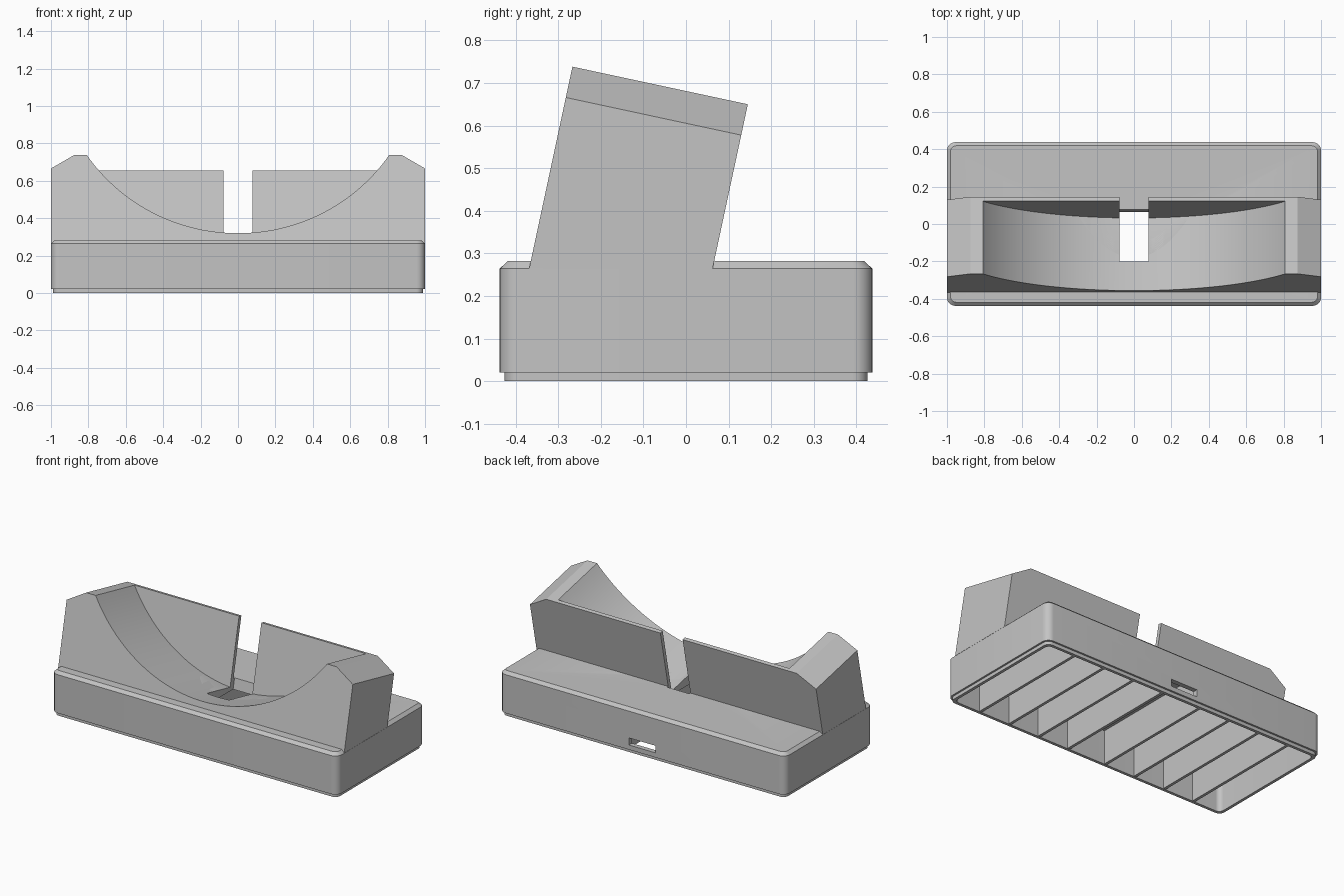
import bpy, bmesh, math
from mathutils import Matrix

if "Cube" in bpy.data.objects:
    bpy.data.objects.remove(bpy.data.objects["Cube"])

grey = bpy.data.materials.new("light grey")
grey.diffuse_color = (0.55, 0.55, 0.55, 1)
grey.use_nodes = True
grey.node_tree.nodes["Principled BSDF"].inputs["Base Color"].default_value = grey.diffuse_color

TILT = math.radians(12.1)
# Tilted cradle frame: local x = width, y = depth, z = up along the back
FRAME = Matrix.Translation((0, -0.368, 0.265)) @ Matrix.Rotation(-TILT, 4, 'X')
DEPTH, PLATE = 0.421, 0.024
ARC_R, ARC_Z = 0.978, 1.034
CEILING = 0.215


def loft(name, rings, matrix=Matrix()):
    """Closed solid skinned through rings of matching points."""
    bm = bmesh.new()
    loops = [[bm.verts.new(p) for p in ring] for ring in rings]
    n = len(loops[0])
    for a, b in zip(loops, loops[1:]):
        for i in range(n):
            j = (i + 1) % n
            bm.faces.new((a[i], a[j], b[j], b[i]))
    bm.faces.new(loops[0][::-1])
    bm.faces.new(loops[-1])
    bm.transform(matrix)
    bmesh.ops.recalc_face_normals(bm, faces=bm.faces)
    mesh = bpy.data.meshes.new(name)
    bm.to_mesh(mesh)
    bm.free()
    mesh.materials.append(grey)
    ob = bpy.data.objects.new(name, mesh)
    bpy.context.collection.objects.link(ob)
    return ob


def prism(name, profile, y0, y1, matrix=Matrix()):
    return loft(name, [[(x, y, z) for x, z in profile] for y in (y0, y1)], matrix)


def box(name, x0, x1, y0, y1, z0, z1, matrix=Matrix()):
    return prism(name, [(x0, z0), (x1, z0), (x1, z1), (x0, z1)], y0, y1, matrix)


def rounded(hx, hy, r, z, seg=8):
    pts = []
    for k, (sx, sy) in enumerate([(1, 1), (-1, 1), (-1, -1), (1, -1)]):
        for i in range(seg + 1):
            a = math.pi / 2 * (k + i / seg)
            pts.append((sx * (hx - r) + r * math.cos(a), sy * (hy - r) + r * math.sin(a), z))
    return pts


def boolean(ob, cutter, operation='DIFFERENCE'):
    mod = ob.modifiers.new("cut", 'BOOLEAN')
    mod.operation, mod.object, mod.solver = operation, cutter, 'EXACT'


# Cutters
cavity = loft("cavity_cutter", [rounded(0.97, 0.4075, 0.03, z) for z in (-0.1, CEILING)])
scoop = prism("scoop_cutter", [(ARC_R * math.cos(i * math.tau / 160), ARC_Z + ARC_R * math.sin(i * math.tau / 160))
                               for i in range(160)], -0.1, DEPTH - PLATE, FRAME)
slot = box("cable_slot_cutter", -0.078, 0.078, 0.16, DEPTH + 0.011, -0.13, 0.7, FRAME)
port = box("port_cutter", -0.093, 0.093, 0.36, 0.5, 0.05, 0.095)
trim = box("trim_volume", -1.2, 1.2, -1, 1, 0.265, 2)
cutters = [cavity, scoop, slot, port, trim]

# Hollow base with stepped foot and chamfered top
base = loft("base", [rounded(0.9885, 0.426, 0.035, 0), rounded(0.9885, 0.426, 0.035, 0.021),
                     rounded(1, 0.4375, 0.045, 0.021), rounded(1, 0.4375, 0.045, 0.264),
                     rounded(0.981, 0.4185, 0.03, 0.282)])
for c in (cavity, scoop, slot, port):
    boolean(base, c)

# Tilted cradle with scooped front and thin slotted back plate
cradle = prism("cradle", [(-1, -0.2), (1, -0.2), (1, 0.410), (0.875, 0.484),
                          (-0.875, 0.484), (-1, 0.410)], 0, DEPTH, FRAME)
boolean(cradle, trim, 'INTERSECT')
for c in (scoop, slot):
    boolean(cradle, c)

# Cross ribs inside the base
for x in (0.135, 0.35, 0.565, 0.78):
    for side, s in (("left", -1), ("right", 1)):
        box(f"rib_{side}", s * x - 0.009, s * x + 0.009, -0.41, 0.41, 0.002, CEILING + 0.004)

# Bake the cuts, then smooth the curved faces
bpy.context.view_layer.update()
deps = bpy.context.evaluated_depsgraph_get()
baked = [(ob, bpy.data.meshes.new_from_object(ob.evaluated_get(deps))) for ob in (base, cradle)]
for ob, mesh in baked:
    ob.modifiers.clear()
    ob.data = mesh
    bpy.ops.object.select_all(action='DESELECT')
    ob.select_set(True)
    bpy.context.view_layer.objects.active = ob
    bpy.ops.object.shade_smooth_by_angle(angle=math.radians(25))
for c in cutters:
    bpy.data.objects.remove(c)
